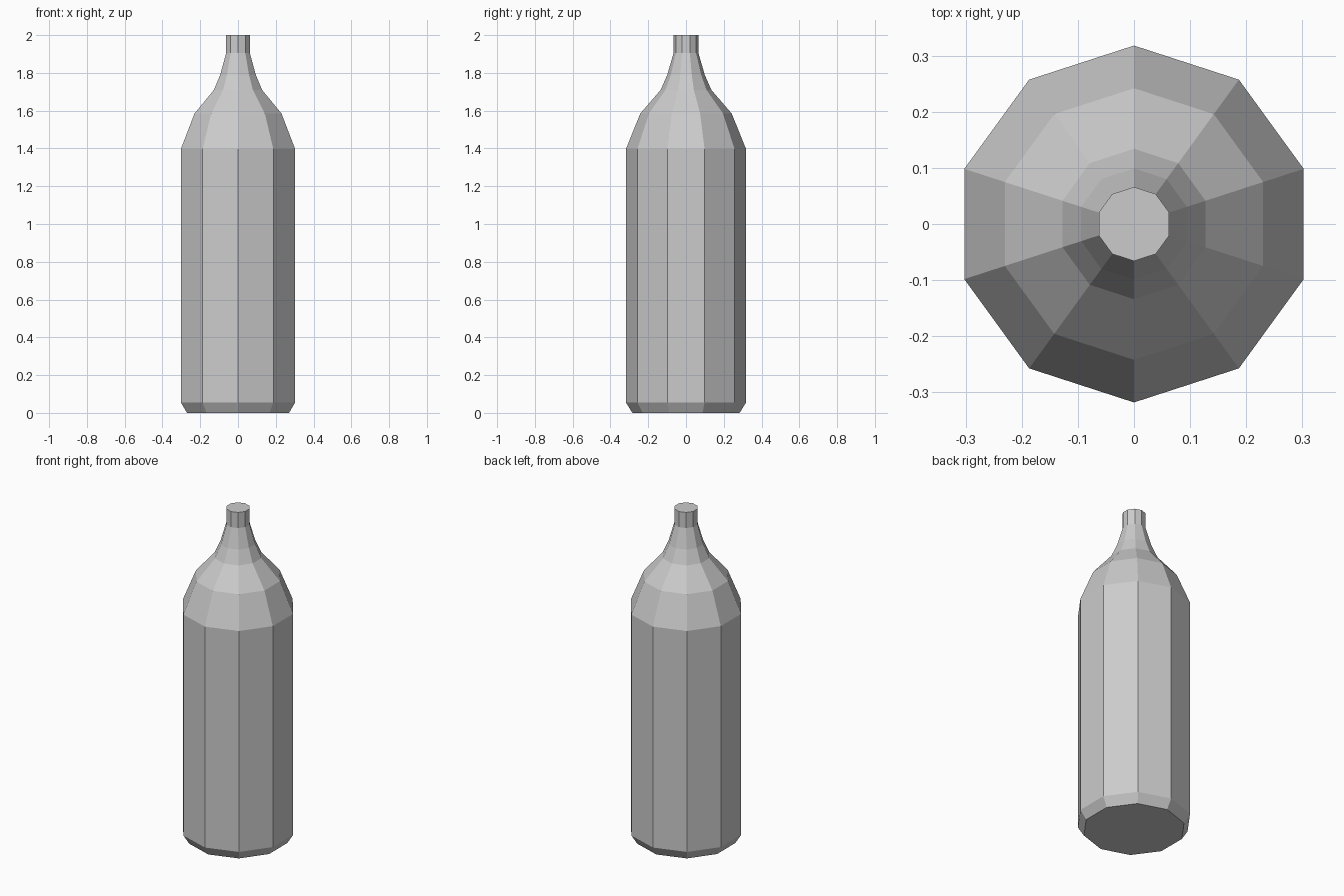
import bpy, bmesh
from math import cos, sin, pi

if "Cube" in bpy.data.objects:
    bpy.data.objects.remove(bpy.data.objects["Cube"])

SIDES = 10

# Bottle profile: (radius, height) from base to mouth
PROFILE = [(0.284, 0.0), (0.318, 0.055), (0.318, 1.397), (0.242, 1.585),
           (0.134, 1.71), (0.099, 1.79), (0.066, 1.905), (0.066, 2.0)]

bm = bmesh.new()

# Ten-sided rings, with a corner pointing along +y
rings = []
for r, z in PROFILE:
    angles = [pi / 2 + 2 * pi * i / SIDES for i in range(SIDES)]
    rings.append([bm.verts.new((r * cos(a), r * sin(a), z)) for a in angles])

# Walls between neighbouring rings
for low, high in zip(rings, rings[1:]):
    for i in range(SIDES):
        j = (i + 1) % SIDES
        bm.faces.new((low[i], low[j], high[j], high[i]))

# Flat base and closed mouth
bm.faces.new(rings[0][::-1])
bm.faces.new(rings[-1])

mesh = bpy.data.meshes.new("bottle")
bm.to_mesh(mesh)
bm.free()
bottle = bpy.data.objects.new("bottle", mesh)
bpy.context.collection.objects.link(bottle)
